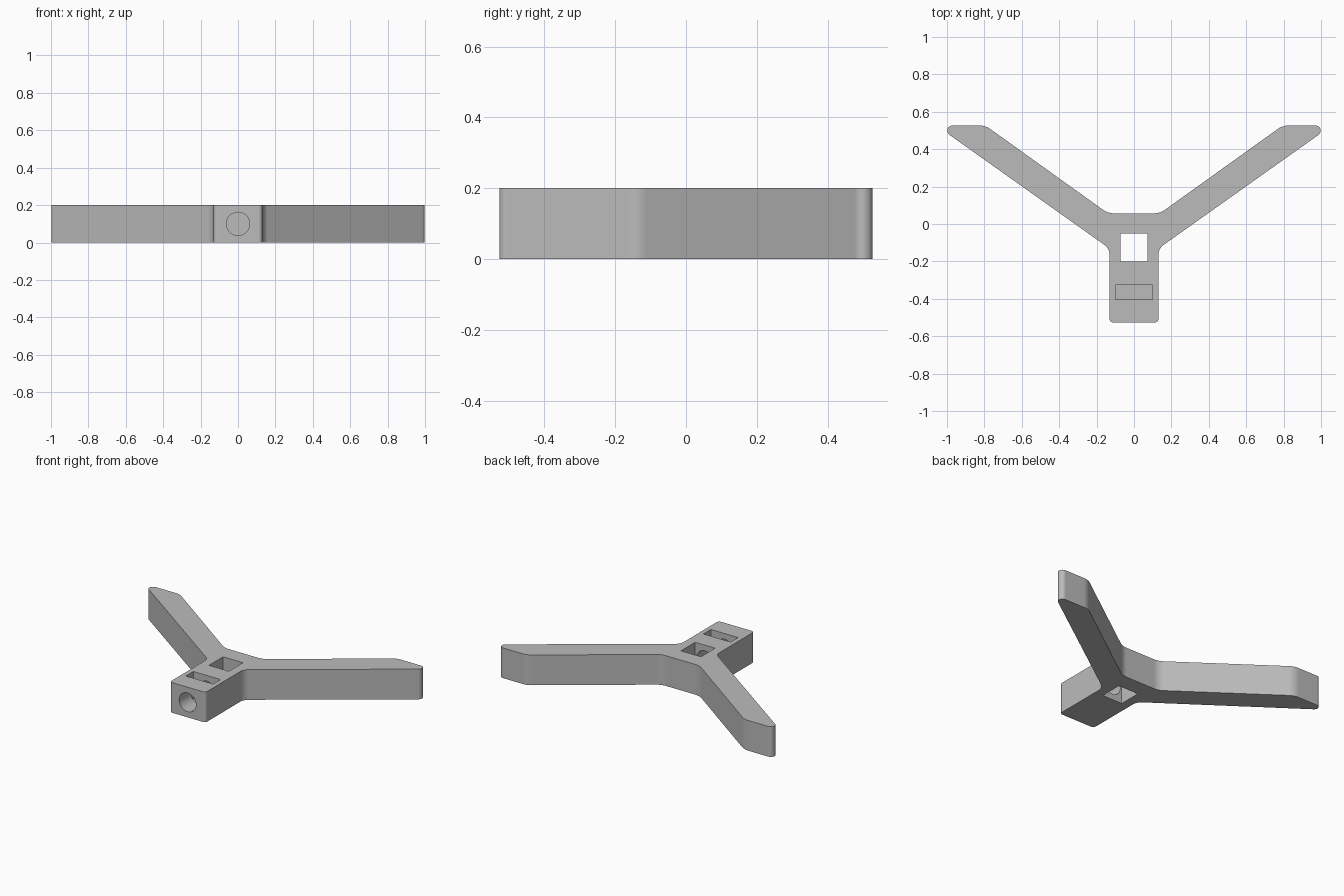
import bpy, bmesh, math
from mathutils import Vector, Matrix

cube = bpy.data.objects.get("Cube")
if cube:
    bpy.data.objects.remove(cube, do_unlink=True)

HEIGHT = 0.2

grey = bpy.data.materials.new("plain grey")
grey.use_nodes = True
color = (0.5, 0.5, 0.5, 1)
grey.diffuse_color = color
grey.node_tree.nodes["Principled BSDF"].inputs["Base Color"].default_value = color


def make_object(name, bm):
    bmesh.ops.recalc_face_normals(bm, faces=bm.faces)
    mesh = bpy.data.meshes.new(name)
    bm.to_mesh(mesh)
    bm.free()
    mesh.materials.append(grey)
    obj = bpy.data.objects.new(name, mesh)
    bpy.context.collection.objects.link(obj)
    return obj


def fillet(before, corner, after, radius, steps=10):
    """Points of an arc that rounds one corner of the outline."""
    a, b = (before - corner).normalized(), (after - corner).normalized()
    half = a.angle(b) / 2
    center = corner + (a + b).normalized() * radius / math.sin(half)
    start = corner + a * radius / math.tan(half) - center
    end = corner + b * radius / math.tan(half) - center
    turn = math.atan2(start.x * end.y - start.y * end.x, start.dot(end))
    return [center + Matrix.Rotation(turn * i / steps, 2) @ start
            for i in range(steps + 1)]


def box_cutter(name, x, y0, y1, z0, z1):
    bm = bmesh.new()
    bmesh.ops.create_cube(bm, size=1)
    bmesh.ops.scale(bm, vec=(2 * x, y1 - y0, z1 - z0), verts=bm.verts)
    bmesh.ops.translate(bm, vec=(0, (y0 + y1) / 2, (z0 + z1) / 2), verts=bm.verts)
    return make_object(name, bm)


# Y-shaped outline: sharp corners of the +x half with their fillet radii
half = [(0.131, -0.527, 0.022), (0.131, -0.131, 0.065), (1.058, 0.527, 0.028),
        (0.795, 0.527, 0.1), (0.139, 0.057, 0.1)]
corners = half + [(-x, y, r) for x, y, r in reversed(half)]
points = [Vector((x, y)) for x, y, r in corners]
outline = []
for i, (x, y, r) in enumerate(corners):
    outline += fillet(points[i - 1], points[i], points[(i + 1) % len(points)], r)

# Bracket body
bm = bmesh.new()
base = bm.faces.new([bm.verts.new((p.x, p.y, 0)) for p in outline])
top = bmesh.ops.extrude_face_region(bm, geom=[base])["geom"]
bmesh.ops.translate(bm, vec=(0, 0, HEIGHT),
                    verts=[v for v in top if isinstance(v, bmesh.types.BMVert)])
body = make_object("y_bracket", bm)

# Square through opening, blind nut slot and round bolt hole
bm = bmesh.new()
bmesh.ops.create_cone(bm, cap_ends=True, segments=48, radius1=0.062, radius2=0.062,
                      depth=0.5,
                      matrix=Matrix.Translation((0, -0.37, HEIGHT / 2))
                      @ Matrix.Rotation(math.pi / 2, 4, 'X'))
cutters = [
    box_cutter("square_opening_cutter", 0.073, -0.2, -0.052, -0.1, 0.3),
    box_cutter("nut_slot_cutter", 0.1, -0.403, -0.325, 0.02, 0.3),
    make_object("bolt_hole_cutter", bm),
]

bpy.ops.object.select_all(action='DESELECT')
bpy.context.view_layer.objects.active = body
body.select_set(True)
for cutter in cutters:
    cut = body.modifiers.new(cutter.name, 'BOOLEAN')
    cut.operation = 'DIFFERENCE'
    cut.solver = 'EXACT'
    cut.object = cutter
    bpy.ops.object.modifier_apply(modifier=cut.name)
    bpy.data.objects.remove(cutter, do_unlink=True)

# Smooth fillets with flat walls and crisp rims
bpy.ops.object.shade_smooth_by_angle(angle=math.radians(30))
weighted = body.modifiers.new("flat_walls", 'WEIGHTED_NORMAL')
weighted.keep_sharp = True
